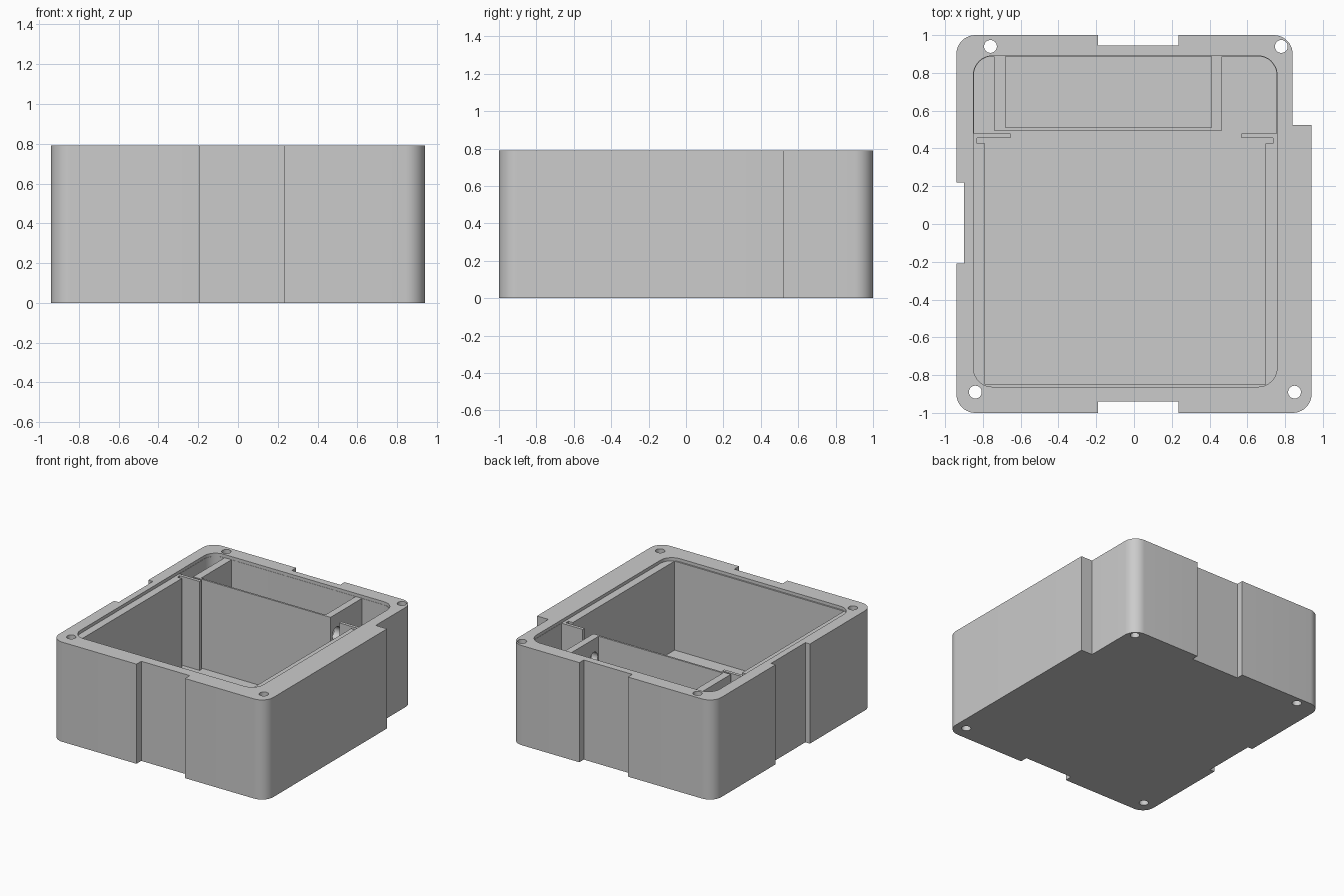
import bpy, bmesh, math
from mathutils import Vector

cube = bpy.data.objects.get("Cube")
if cube:
    bpy.data.objects.remove(cube, do_unlink=True)

HEIGHT, LEDGE, FLOOR = 0.79, 0.765, 0.06
TOP = HEIGHT + 0.1    # cutters reach above the rim
R = 0.1               # corner radius

grey = bpy.data.materials.new("light grey plastic")
grey.use_nodes = True
grey.diffuse_color = (0.6, 0.6, 0.6, 1)
grey.node_tree.nodes["Principled BSDF"].inputs["Base Color"].default_value = (0.6, 0.6, 0.6, 1)


def outline(corners, steps=10):
    """Square or, where a third value gives a radius, rounded corners."""
    pts = []
    for i, c in enumerate(corners):
        p = Vector(c[:2])
        if len(c) == 2:
            pts.append(p)
            continue
        r = c[2]
        a = (Vector(corners[i - 1][:2]) - p).normalized()
        b = (Vector(corners[(i + 1) % len(corners)][:2]) - p).normalized()
        centre = p + r * (a + b)
        for k in range(steps + 1):
            t = math.pi / 2 * k / steps
            pts.append(centre - r * (math.cos(t) * b + math.sin(t) * a))
    return pts


def prism(name, pts, z0, z1):
    bm = bmesh.new()
    base = bm.faces.new([bm.verts.new((p[0], p[1], z0)) for p in pts])
    top = bmesh.ops.extrude_face_region(bm, geom=[base])["geom"]
    bmesh.ops.translate(bm, vec=(0, 0, z1 - z0),
                        verts=[v for v in top if isinstance(v, bmesh.types.BMVert)])
    bmesh.ops.recalc_face_normals(bm, faces=bm.faces)
    mesh = bpy.data.meshes.new(name)
    bm.to_mesh(mesh)
    bm.free()
    mesh.materials.append(grey)
    ob = bpy.data.objects.new(name, mesh)
    bpy.context.collection.objects.link(ob)
    return ob


def circle(x, y, r, n=32):
    return [(x + r * math.cos(math.tau * k / n), y + r * math.sin(math.tau * k / n))
            for k in range(n)]


def activate(ob):
    bpy.ops.object.select_all(action='DESELECT')
    ob.select_set(True)
    bpy.context.view_layer.objects.active = ob


def cut(ob, cutter):
    cutter.hide_render = True
    mod = ob.modifiers.new("cut", 'BOOLEAN')
    mod.operation, mod.solver, mod.object = 'DIFFERENCE', 'EXACT', cutter
    activate(ob)
    bpy.ops.object.modifier_apply(modifier=mod.name)
    bpy.data.objects.remove(cutter, do_unlink=True)


def smooth(ob):
    activate(ob)
    bpy.ops.object.shade_smooth_by_angle(angle=math.radians(30))


# Case body with notches in three sides and a step at the back left
N0, N1 = -0.19, 0.235
case = prism("case_body", outline([
    (-0.94, -1, R), (N0, -1), (N0, -0.94), (N1, -0.94), (N1, -1),
    (0.94, -1, R), (0.94, 0.525), (0.84, 0.525), (0.84, 1, R),
    (N1, 1), (N1, 0.945), (N0, 0.945), (N0, 1), (-0.94, 1, R),
    (-0.94, 0.22), (-0.9, 0.22), (-0.9, -0.21), (-0.94, -0.21)]), 0, HEIGHT)

# Shallow recess for the lid
cut(case, prism("lid_recess", outline([
    (-0.85, -0.862, R), (0.757, -0.862, R), (0.757, 0.89, R), (-0.85, 0.89, R)]), LEDGE, TOP))

# Main cavity, leaving panel slots and fins on both sides
cut(case, prism("cavity", outline([
    (-0.79, -0.85), (0.695, -0.85), (0.695, 0.425), (0.735, 0.425),
    (0.735, 0.455), (0.57, 0.455), (0.57, 0.48), (0.755, 0.48),
    (0.755, 0.888, R), (-0.848, 0.888, R), (-0.848, 0.48), (-0.655, 0.48),
    (-0.655, 0.455), (-0.83, 0.455), (-0.83, 0.425), (-0.79, 0.425)]), FLOOR, TOP))

# Screw holes through the corners
for x, y in [(-0.76, 0.94), (0.78, 0.94), (-0.84, -0.89), (0.85, -0.89)]:
    cut(case, prism("screw_hole", circle(x, y, 0.034), -0.1, TOP))
smooth(case)

# Three-sided divider forming the rear compartment
divider = prism("compartment_divider", [
    (-0.74, 0.9), (-0.74, 0.495), (0.465, 0.495), (0.465, 0.9),
    (0.41, 0.9), (0.41, 0.51), (-0.68, 0.51), (-0.68, 0.9)], FLOOR - 0.01, LEDGE)

# Cable hole through the divider's left wall
cable = prism("cable_hole", circle(0, 0, 0.05), -0.1, 0.1)
cable.rotation_euler = (0, math.pi / 2, 0)
cable.location = (0.44, 0.57, 0.61)
bpy.context.view_layer.update()
cut(divider, cable)
smooth(divider)
